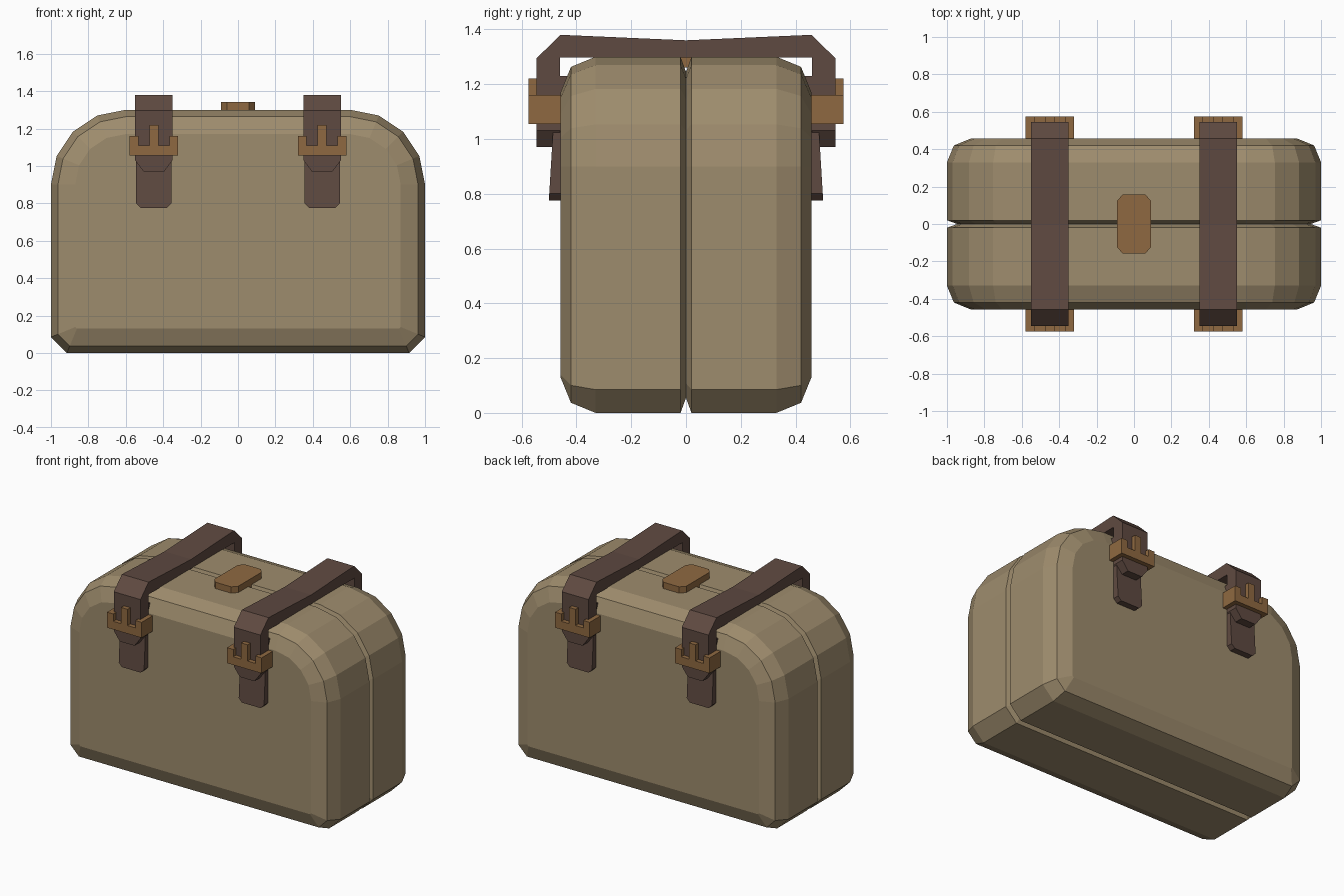
import bpy, bmesh, math

if "Cube" in bpy.data.objects:
    bpy.data.objects.remove(bpy.data.objects["Cube"])


def material(name, rgb):
    # sRGB bytes to linear diffuse colour
    m = bpy.data.materials.new(name)
    lin = [(c / 255 / 12.92) if c < 10 else ((c / 255 + 0.055) / 1.055) ** 2.4 for c in rgb]
    m.diffuse_color = (*lin, 1)
    m.use_nodes = True
    m.node_tree.nodes["Principled BSDF"].inputs["Base Color"].default_value = m.diffuse_color
    return m


CANVAS = material("tan_canvas", (158, 140, 109))
LEATHER = material("dark_leather", (95, 74, 65))
BRASS = material("brown_brass", (143, 105, 65))


def loft(name, rings, mat):
    """Skin a list of equal-length closed rings and cap both ends."""
    bm = bmesh.new()
    loops = [[bm.verts.new(p) for p in ring] for ring in rings]
    n = len(loops[0])
    for a, b in zip(loops, loops[1:]):
        for i in range(n):
            j = (i + 1) % n
            bm.faces.new((a[i], a[j], b[j], b[i]))
    bm.faces.new(loops[0])
    bm.faces.new(loops[-1][::-1])
    bmesh.ops.recalc_face_normals(bm, faces=bm.faces)
    me = bpy.data.meshes.new(name)
    bm.to_mesh(me)
    bm.free()
    me.materials.append(mat)
    ob = bpy.data.objects.new(name, me)
    bpy.context.collection.objects.link(ob)
    return ob


# Body: rounded-top outline inset by d, lofted front to back with a V seam
def outline(y, d):
    c = 0.085 - 0.586 * d
    half = [(1 - d - c, d), (1 - d, d + c)]
    r = 0.4 - d
    for k in range(5):
        a = math.radians(22.5 * k)
        half.append((0.6 + r * math.cos(a), 0.9 + r * math.sin(a)))
    pts = half + [(-x, z) for x, z in reversed(half)]
    return [(x, y, z) for x, z in pts]


side = [(0.458, 0.13), (0.42, 0.037), (0.33, 0), (0.02, 0)]
stations = [(-y, d) for y, d in side] + [(0, 0.055)] + side[::-1]
loft("bag_body", [outline(y, d) for y, d in stations], CANVAS)

# Top clasp plate with cut corners
clasp = [(0.09, 0.125), (0.06, 0.158), (-0.06, 0.158), (-0.09, 0.125),
         (-0.09, -0.125), (-0.06, -0.158), (0.06, -0.158), (0.09, -0.125)]
loft("top_clasp", [[(x, y, z) for x, y in clasp] for z in (1.26, 1.343)], BRASS)

for sx, sname in ((-0.45, "left"), (0.45, "right")):
    # Strap arching over the bag
    arch = [(0, 1.36), (0.458, 1.38), (0.545, 1.295), (0.545, 1.03), (0.46, 1.03), (0.46, 1.297)]
    ring = arch + [(-y, z) for y, z in reversed(arch[1:])]
    loft(sname + "_strap", [[(sx + dx, y, z) for y, z in ring] for dx in (-0.1, 0.1)], LEATHER)

    for s, fname in ((-1, "front"), (1, "back")):
        tag = f"{sname}_{fname}_"
        # Tapered strap end
        tip = [(-0.1, 1.03), (-0.055, 0.97), (0.055, 0.97), (0.1, 1.03)]
        loft(tag + "strap_tip", [[(sx + x, s * y, z) for x, z in tip] for y in (0.46, 0.545)], LEATHER)

        # Hanging tail under the strap, leaning outward
        tail = [(-0.095, 1.23), (-0.095, 0.80), (-0.07, 0.775), (0.07, 0.775), (0.095, 0.80), (0.095, 1.23)]
        loft(tag + "strap_tail",
             [[(sx + x, s * (y + (1.02 - z) * 0.06), z) for x, z in tail] for y in (0.435, 0.486)], LEATHER)

        # Buckle: cross bar with raised ends and a centre prong, plus side arms
        fork = [(0.13, 1.055), (0.13, 1.16), (0.083, 1.16), (0.083, 1.11), (0.024, 1.11), (0.024, 1.22)]
        fork += [(-x, z) for x, z in reversed(fork)]
        loft(tag + "buckle", [[(sx + x, s * y, z) for x, z in fork] for y in (0.54, 0.575)], BRASS)
        for e, ename in ((-1, "outer"), (1, "inner")):
            arm = [(0.083, 1.055), (0.13, 1.055), (0.13, 1.16), (0.083, 1.16)]
            loft(f"{tag}buckle_{ename}_arm",
                 [[(sx + e * x, s * y, z) for x, z in arm] for y in (0.45, 0.55)], BRASS)
